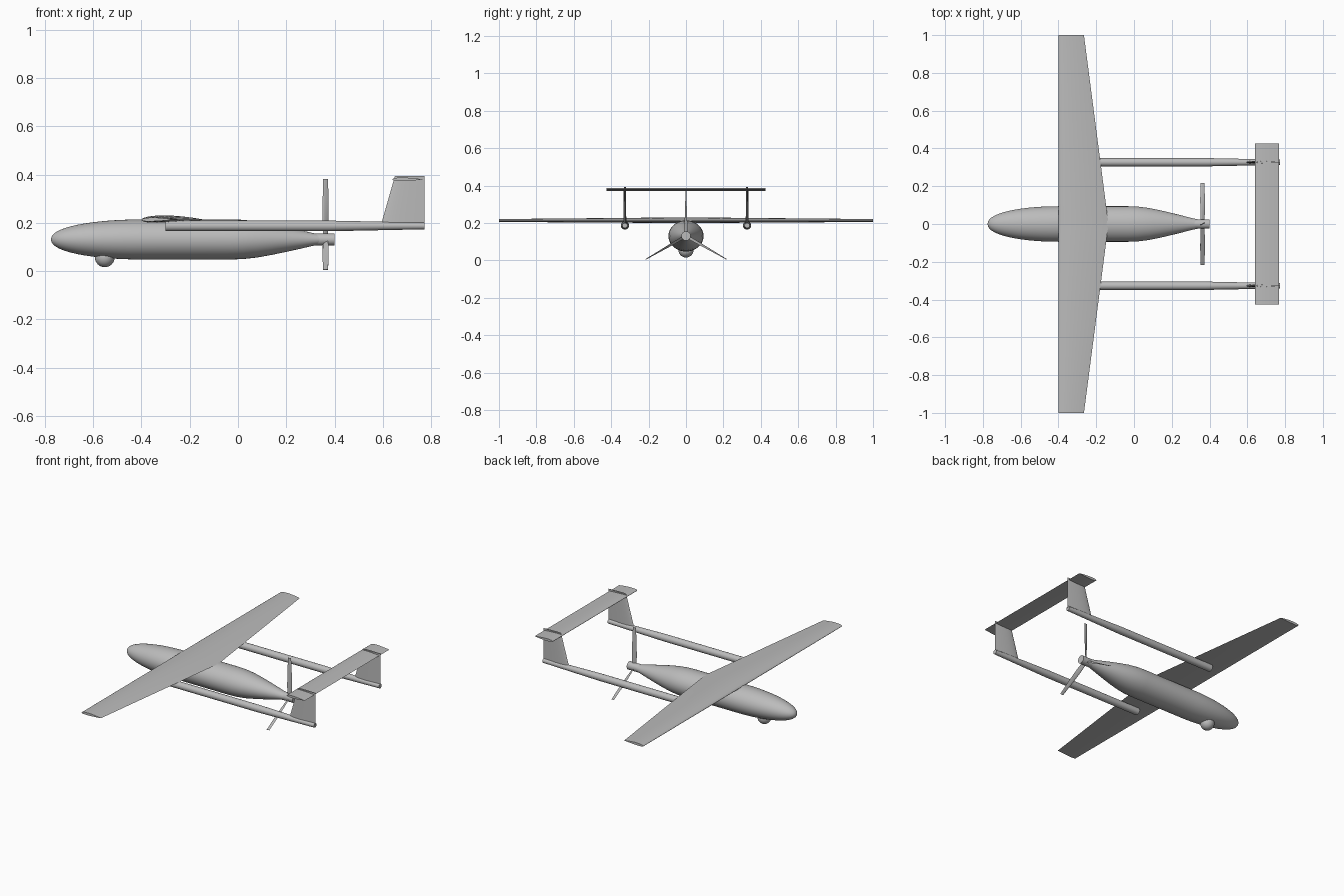
import bpy, bmesh
from math import sin, cos, pi, radians, sqrt
from mathutils import Matrix, Vector

if "Cube" in bpy.data.objects:
    bpy.data.objects.remove(bpy.data.objects["Cube"])

GREY = bpy.data.materials.new("airframe_grey")
GREY.use_nodes = True
GREY.diffuse_color = (0.5, 0.5, 0.5, 1)
GREY.node_tree.nodes["Principled BSDF"].inputs["Base Color"].default_value = GREY.diffuse_color


def loft(name, sections, angle=35):
    """Skin a list of equally long closed loops and cap both ends."""
    bm = bmesh.new()
    rings = [[bm.verts.new(p) for p in s] for s in sections]
    n = len(rings[0])
    for a, b in zip(rings, rings[1:]):
        for i in range(n):
            j = (i + 1) % n
            bm.faces.new((a[i], a[j], b[j], b[i]))
    bm.faces.new(rings[0])
    bm.faces.new(rings[-1])
    bmesh.ops.recalc_face_normals(bm, faces=bm.faces)
    mesh = bpy.data.meshes.new(name)
    bm.to_mesh(mesh)
    bm.free()
    ob = bpy.data.objects.new(name, mesh)
    bpy.context.collection.objects.link(ob)
    finish(ob, angle)
    return ob


def finish(ob, angle=35):
    ob.data.materials.append(GREY)
    bpy.ops.object.select_all(action="DESELECT")
    ob.select_set(True)
    bpy.context.view_layer.objects.active = ob
    bpy.ops.object.shade_smooth_by_angle(angle=radians(angle))


def ring(x, y, z, ry, rz, n=32):
    return [(x, y + ry * cos(2 * pi * i / n), z + rz * sin(2 * pi * i / n)) for i in range(n)]


def airfoil(chord, thick, camber=0.0, n=14):
    """Closed (along, across) outline, leading edge at zero."""
    def half(t):
        return 5 * thick * (0.2969 * sqrt(t) - 0.126 * t - 0.3516 * t**2 + 0.2843 * t**3 - 0.1036 * t**4)
    ts = [(1 - cos(pi * i / n)) / 2 for i in range(n + 1)]
    mean = lambda t: 4 * camber * t * (1 - t)
    upper = [(chord * t, chord * (mean(t) + half(t))) for t in reversed(ts)]
    lower = [(chord * t, chord * (mean(t) - half(t))) for t in ts[1:-1]]
    return upper + lower


# Fuselage: rounded nose, straight middle, tapered tail
AXIS = 0.131
profile = [(-0.775 + 0.375 * (1 - cos(pi / 2 * k / 14)), max(0.01, sin(pi / 2 * k / 14) ** 0.9)) for k in range(15)]
profile += [(-0.2, 1.0), (-0.03, 1.0), (0.02, 0.98), (0.08, 0.9), (0.14, 0.77),
            (0.2, 0.62), (0.26, 0.46), (0.31, 0.32), (0.35, 0.24)]
loft("fuselage", [ring(x, 0, AXIS, 0.094 * r, 0.083 * r, 40) for x, r in profile])

# Wing: straight leading edge, tapered trailing edge
loft("wing", [[(-0.4 + a, y, 0.212 + b) for a, b in airfoil(c, 0.115, 0.015)]
              for y, c in ((-1, 0.135), (0, 0.265), (1, 0.135))])

# Tail booms and fins on both sides
for side, label in ((-1, "front"), (1, "back")):
    y = side * 0.327
    loft(label + "_tail_boom", [ring(x, y, 0.187, r, r, 20)
                                for x, r in ((-0.3, 0.022), (0.38, 0.022), (0.772, 0.014))])
    loft(label + "_tail_fin", [[(x + a, y + b, z) for a, b in airfoil(0.773 - x, 0.09)]
                               for x, z in ((0.592, 0.19), (0.65, 0.393))])

# Horizontal tailplane
loft("tailplane", [[(0.64 + a, y, 0.38 + b) for a, b in airfoil(0.127, 0.12)]
                   for y in (-0.425, 0.425)])

# Sensor ball under the nose
bpy.ops.mesh.primitive_uv_sphere_add(segments=28, ring_count=16, radius=0.041, location=(-0.552, 0, 0.057))
bpy.context.object.name = "sensor_ball"
finish(bpy.context.object)

# Propeller hub
loft("propeller_hub", [ring(x, 0, AXIS, 0.025, 0.025, 24) for x in (0.32, 0.4)])

# Three twisted blades
stations = [(0.015, 0.024, 50), (0.07, 0.028, 60), (0.16, 0.026, 72), (0.25, 0.02, 82)]
for k in range(3):
    spin = Matrix.Rotation(2 * pi * k / 3, 4, "X")
    sections = []
    for r, chord, twist in stations:
        turn = Matrix.Rotation(radians(90 - twist), 4, "Z")
        sections.append([Vector((0.363, 0, AXIS)) + spin @ (turn @ Vector((a - chord / 2, b, r)))
                         for a, b in airfoil(chord, 0.16, 0, 8)])
    loft("propeller_blade_%d" % (k + 1), sections)
